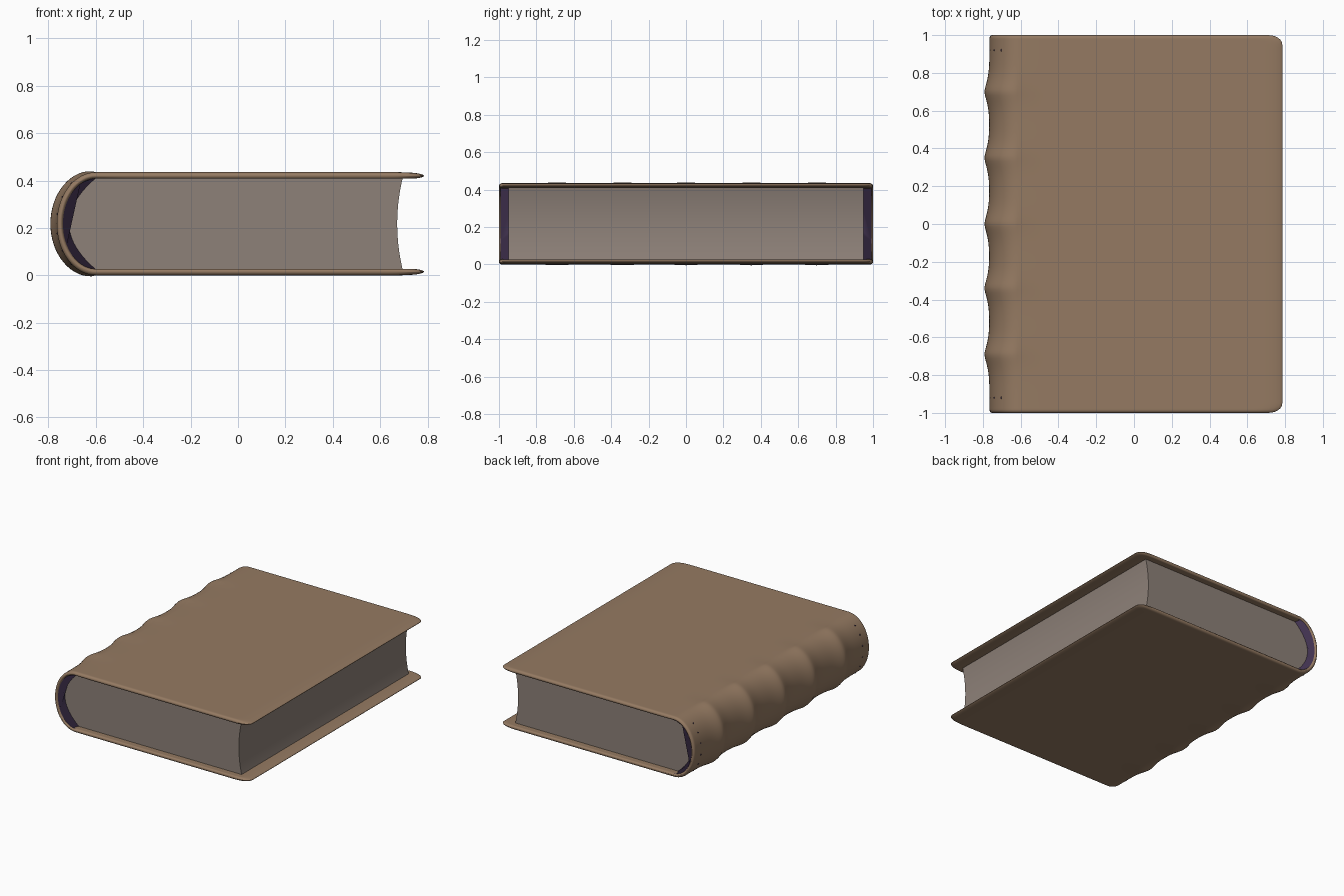
import bpy, bmesh, math
from mathutils import Vector

if "Cube" in bpy.data.objects:
    bpy.data.objects.remove(bpy.data.objects["Cube"])

def material(name, rgb):
    m = bpy.data.materials.new(name)
    m.diffuse_color = (*rgb, 1)
    m.use_nodes = True
    m.node_tree.nodes["Principled BSDF"].inputs["Base Color"].default_value = m.diffuse_color
    return m

LEATHER = material("brown leather", (0.30, 0.195, 0.122))
PAPER = material("grey paper", (0.27, 0.22, 0.19))
LINING = material("dark purple lining", (0.05, 0.03, 0.075))
MID, BANDS = 0.2175, (-0.69, -0.34, 0.0, 0.35, 0.70)

def loft(name, loops, mat, angle=40):
    """Skin a list of equal closed loops and cap both ends."""
    bm = bmesh.new()
    rows = [[bm.verts.new(p) for p in loop] for loop in loops]
    n = len(rows[0])
    for a, b in zip(rows, rows[1:]):
        for i in range(n):
            bm.faces.new((a[i], a[(i + 1) % n], b[(i + 1) % n], b[i]))
    bm.faces.new(rows[0])
    bm.faces.new(rows[-1])
    bmesh.ops.recalc_face_normals(bm, faces=bm.faces)
    me = bpy.data.meshes.new(name)
    bm.to_mesh(me)
    bm.free()
    me.materials.append(mat)
    ob = bpy.data.objects.new(name, me)
    bpy.context.collection.objects.link(ob)
    bpy.ops.object.select_all(action='DESELECT')
    ob.select_set(True)
    bpy.context.view_layer.objects.active = ob
    bpy.ops.object.shade_smooth_by_angle(angle=math.radians(angle))
    return ob

# Cover: one wrapped sheet, top board -> spine -> bottom board
def band_height(y):
    return sum(0.027 * math.exp(-(abs(y - b) / 0.075) ** 1.5) for b in BANDS)

def spine_point(t, a=0.15, b=0.2025):
    return Vector((-0.6 - a * math.cos(t), 0, MID + b * math.sin(t)))

def spine_normal(t, a=0.15, b=0.2025):
    return Vector((-math.cos(t) / a, 0, math.sin(t) / b)).normalized()

BOARD = [1, 0.997, 0.99, 0.975, 0.955, 0.93, 0.90, 0.85, 0.6, 0.3, 0.1]
ANGLES = [math.pi / 2 - math.pi * i / 32 for i in range(33)]

def cover_loop(y):
    e = 1 - abs(y)
    k = max(0.15, math.sqrt(max(0, 1 - (1 - min(1, e / 0.018)) ** 2)))
    corner = 0.075 * (1 - math.sqrt(max(0, 1 - (1 - min(1, e / 0.05)) ** 2)))
    xmax = 0.785 - corner
    outer, inner = [], []
    def add(c, n, h_out, h_in):
        outer.append(c + n * h_out)
        inner.append(c - n * h_in)
    def board(u, side):
        x = -0.6 + u * (xmax + 0.6)
        d = (1 - u) / 0.07
        h = 0.015 * k * max(0.1, math.sqrt(max(0, 1 - (1 - min(1, d)) ** 2)))
        add(Vector((x, y, MID + side * 0.2025)), Vector((0, 0, side)), h, min(h, 0.012))
    for u in BOARD:
        board(u, 1)
    for t in ANGLES:
        c = spine_point(t)
        c.y = y
        lift = band_height(y) * max(0, math.cos(t)) ** 0.7
        add(c, spine_normal(t), 0.015 * k + lift, 0.012 * k)
    for u in reversed(BOARD):
        board(u, -1)
    return outer + inner[::-1]

ends = [0, 0.002, 0.005, 0.009, 0.013, 0.018, 0.026, 0.036, 0.05]
ys = [-1 + e for e in ends] + [-0.95 + 1.9 * i / 120 for i in range(1, 120)] \
    + [1 - e for e in reversed(ends)]
loft("leather_cover", [cover_loop(y) for y in ys], LEATHER)

# Page block: rounded back and hollow fore edge
def back_edge(z, depth):
    return -0.6 - depth * (1 - abs((z - MID) / 0.193) ** 2.0)

ZS = [MID + 0.193 * math.sin(math.pi / 2 * i / 14) for i in range(-14, 15)]

def page_loop(y):
    back = [Vector((back_edge(z, 0.115), y, z)) for z in ZS]
    fore = [Vector((0.672 + 0.023 * ((z - MID) / 0.193) ** 2, y, z)) for z in reversed(ZS)]
    return back + fore

loft("page_block", [page_loop(-0.95), page_loop(0.95)], PAPER)

# Spine lining: fills behind the pages, its ends slope out to the cover
def lining_loop(sign):
    outer = []
    for t in reversed(ANGLES):
        p = spine_point(t, 0.139, 0.191)
        p.y = sign * 0.992
        outer.append(p)
    inner = [Vector((back_edge(z, 0.113), sign * 0.95, z)) for z in reversed(ZS)]
    # same count of points is not needed between the two sides of one loop
    return outer + inner

loft("spine_lining", [lining_loop(-1), lining_loop(1)], LINING)

# Stitches: small dark beads round both ends of the spine
for sign in (-1, 1):
    for i, deg in enumerate((-52, -32, -11, 11, 32, 52)):
        t = math.radians(deg)
        p = spine_point(t) + spine_normal(t) * 0.0145
        bpy.ops.mesh.primitive_uv_sphere_add(segments=10, ring_count=6, radius=0.006,
                                             location=(p.x, sign * 0.92, p.z))
        ob = bpy.context.object
        ob.name = f"stitch_{'head' if sign > 0 else 'tail'}_{i + 1}"
        ob.scale = (0.7, 1.0, 0.7)
        ob.data.materials.append(LINING)
        bpy.ops.object.shade_smooth_by_angle()
